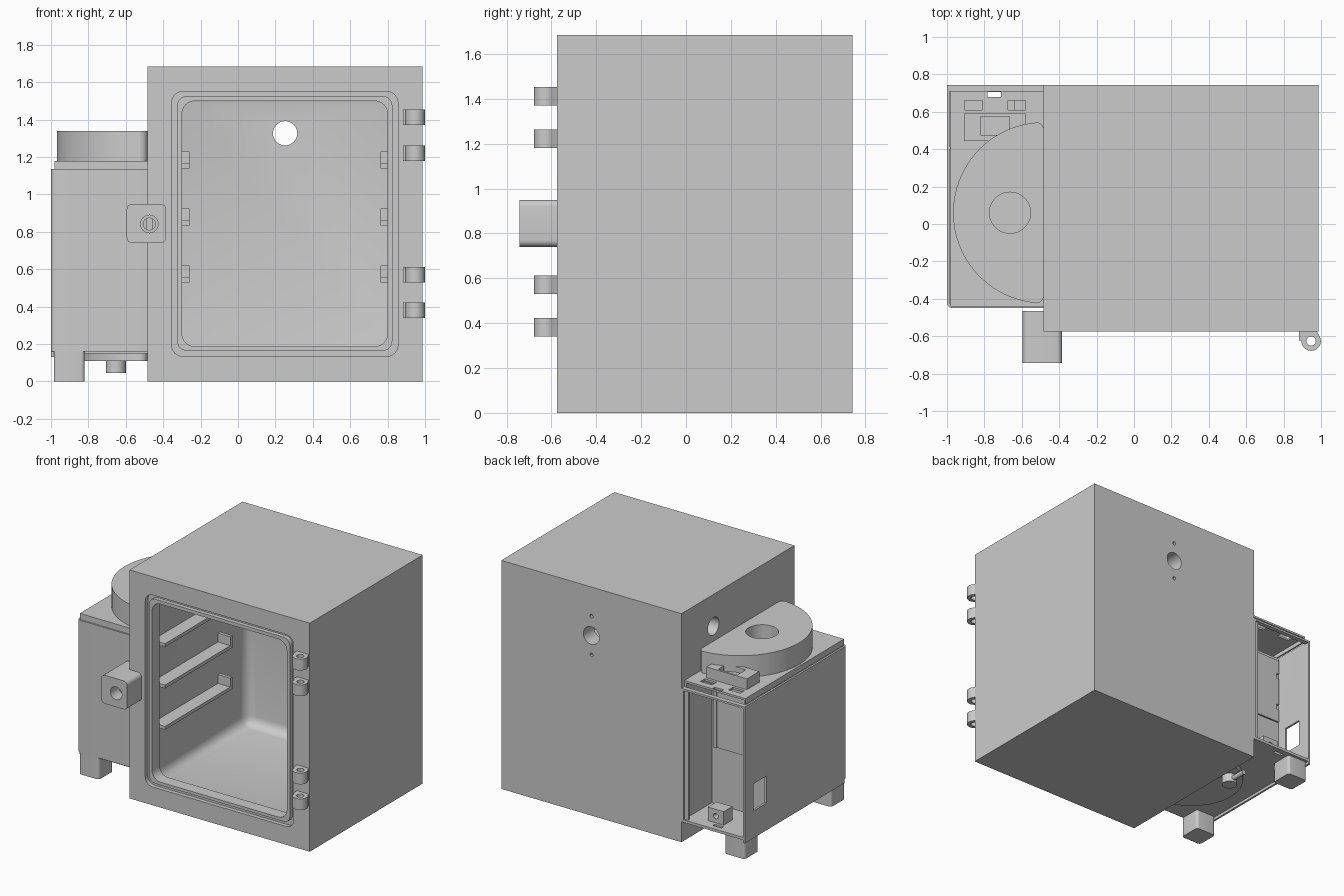
import bpy, bmesh
from math import radians, sin, cos

if "Cube" in bpy.data.objects:
    bpy.data.objects.remove(bpy.data.objects["Cube"])

grey = bpy.data.materials.new("plain grey")
grey.use_nodes = True
colour = (0.6, 0.6, 0.6, 1)
grey.diffuse_color = colour
grey.node_tree.nodes["Principled BSDF"].inputs["Base Color"].default_value = colour


# Helpers: 2D profiles, extruded prisms, cuts
def arc(cx, cy, r, a0, a1, n):
    return [(cx + r * cos(radians(a0 + (a1 - a0) * i / n)),
             cy + r * sin(radians(a0 + (a1 - a0) * i / n))) for i in range(n + 1)]


def circle(cx, cy, r, n=32):
    return arc(cx, cy, r, 0, 360, n)[:-1]


def rect(u0, u1, v0, v1, r=0):
    if r == 0:
        return [(u0, v0), (u1, v0), (u1, v1), (u0, v1)]
    corners = [(u1 - r, v1 - r), (u0 + r, v1 - r), (u0 + r, v0 + r), (u1 - r, v0 + r)]
    return [p for i, (u, v) in enumerate(corners) for p in arc(u, v, r, 90 * i, 90 * i + 90, 6)]


def prism(name, pts, axis, lo, hi, bevel=0):
    place = {"x": lambda u, v, w: (w, u, v), "y": lambda u, v, w: (u, w, v),
             "z": lambda u, v, w: (u, v, w)}[axis]
    bm = bmesh.new()
    ends = [[bm.verts.new(place(u, v, w)) for u, v in pts] for w in (lo, hi)]
    bm.faces.new(ends[0])
    bm.faces.new(ends[1])
    for i in range(len(pts)):
        j = (i + 1) % len(pts)
        bm.faces.new((ends[0][i], ends[0][j], ends[1][j], ends[1][i]))
    if bevel:
        bmesh.ops.bevel(bm, geom=bm.edges[:], offset=bevel, segments=6,
                        profile=0.5, affect="EDGES")
    bmesh.ops.recalc_face_normals(bm, faces=bm.faces)
    mesh = bpy.data.meshes.new(name)
    bm.to_mesh(mesh)
    bm.free()
    mesh.materials.append(grey)
    ob = bpy.data.objects.new(name, mesh)
    bpy.context.collection.objects.link(ob)
    return ob


def box(name, x0, x1, y0, y1, z0, z1, r=0, axis="z"):
    spans = {"x": (y0, y1, z0, z1, x0, x1), "y": (x0, x1, z0, z1, y0, y1),
             "z": (x0, x1, y0, y1, z0, z1)}[axis]
    return prism(name, rect(*spans[:4], r), axis, *spans[4:])


def cut(target, *cutters):
    for c in cutters:
        mod = target.modifiers.new("cut", "BOOLEAN")
        mod.operation, mod.solver, mod.object = "DIFFERENCE", "EXACT", c
        with bpy.context.temp_override(object=target, active_object=target):
            bpy.ops.object.modifier_apply(modifier=mod.name)
        bpy.data.objects.remove(c)


# Cabinet: chamber wider than its doorway, seal groove and ports
FRONT, BACK, SIDE = -0.574, 0.743, -0.483
cabinet = box("cabinet", SIDE, 0.987, FRONT, BACK, 0, 1.685)
groove = box("groove", -0.355, 0.855, -0.6, FRONT + 0.03, 0.135, 1.55, 0.06, "y")
cut(groove, box("groove_core", -0.325, 0.825, -0.7, -0.4, 0.165, 1.525, 0.05, "y"))
cut(cabinet, groove,
    box("doorway", -0.3, 0.8, -0.7, -0.3, 0.187, 1.5, 0.07, "y"),
    prism("chamber", rect(-0.36, 0.862, 0.13, 1.557), "y", -0.485, 0.62, 0.07),
    prism("port", circle(0.252, 1.327, 0.065), "y", 0.5, 0.8),
    prism("side_port", circle(0.37, 1.45, 0.065), "x", -0.6, -0.2),
    *[prism("screw_hole", circle(0.252, z, 0.013, 12), "y", 0.7, 0.8) for z in (1.185, 1.47)])

# Shelf rails with an upturned stop at the back
for z in (1.14, 0.835, 0.53):
    for side in (1, -1):
        xs = sorted(0.251 + side * d for d in (0.51, 0.612))
        profile = [(-0.48, z), (0.305, z), (0.305, z + 0.09), (0.28, z + 0.09),
                   (0.28, z + 0.025), (-0.48, z + 0.025)]
        prism("shelf_rail", profile, "x", *xs)

# Hinge knuckles
for z in (0.34, 0.53, 1.18, 1.37):
    leaf = [(0.883, FRONT), (0.883, -0.624), (0.896, -0.624)]
    barrel = arc(0.947, -0.626, 0.052, 180, 400, 20)
    knuckle = prism("hinge_knuckle", leaf + barrel + [(0.978, FRONT)], "z", z, z + 0.083)
    cut(knuckle, prism("pin_hole", circle(0.947, -0.626, 0.025, 20), "z", z - 0.1, z + 0.2))

# Door latch block wrapped round the cabinet corner, with keyed socket
latch = box("latch_block", -0.595, -0.384, -0.743, -0.465, 0.74, 0.95, 0.03, "y")
cut(latch, box("corner_relief", SIDE, 0, FRONT, 0, 0.6, 1.1),
    prism("socket", circle(-0.474, 0.842, 0.047), "y", -0.8, -0.62))
core = prism("latch_core", circle(-0.474, 0.842, 0.034), "y", -0.66, -0.61)
cut(core, box("slot", -0.488, -0.46, -0.7, -0.635, 0.8, 0.88))

# Control housing: open-backed shell with rounded front corner
outer = [(SIDE, BACK), (-1, BACK)] + arc(-0.97, -0.42, 0.03, 180, 270, 6) + [(SIDE, -0.45)]
inner = [(-0.5, 0.8), (-0.985, 0.8)] + arc(-0.97, -0.42, 0.015, 180, 270, 6) + [(-0.5, -0.435)]
housing = prism("housing_shell", outer, "z", 0.16, 1.135)
cut(housing, prism("housing_void", inner, "z", 0, 1.3),
    box("window", -1.1, -0.9, 0.49, 0.64, 0.33, 0.53))
box("side_skirt", -1, -0.985, -0.42, BACK, 0.13, 0.16)


# Housing floor and lid, with cable slots near the back
def cable_slot():
    return box("cable_slot", -0.782, -0.712, 0.68, 0.705, 0, 1.3)


floor = box("housing_floor", -0.985, SIDE, -0.435, BACK, 0.15, 0.17)
cut(floor, cable_slot())
lid = box("housing_lid", -0.982, SIDE, -0.44, 0.71, 1.135, 1.18)
cut(lid, cable_slot(), box("lid_hollow", -0.97, -0.5, -0.42, 0.8, 1.1, 1.165),
    *[box("lid_slot", x, x + 0.095, 0.61, 0.66, 1.1, 1.3) for x in (-0.905, -0.675)])
box("lid_rear_lip", -0.985, SIDE, 0.71, BACK, 1.12, 1.135)
box("inner_flange", -0.53, -0.5, 0.715, 0.73, 0.16, 1.135)


# Half-round drum on the lid and smaller pan below
def half_disc(r):
    return ([(SIDE, 0.06 + r - 0.04)] + arc(SIDE - 0.04, 0.06 + r - 0.04, 0.04, 0, 86, 5)[1:]
            + arc(SIDE, 0.06, r, 95, 265, 48)
            + arc(SIDE - 0.04, 0.06 - r + 0.04, 0.04, 274, 360, 5))


drum = prism("fan_drum", half_disc(0.484), "z", 1.18, 1.34)
cut(drum, prism("drum_bore", circle(-0.663, 0.06, 0.11, 40), "z", 1.2, 1.4))
prism("bottom_pan", half_disc(0.36), "z", 0.11, 0.15)

# Connector block behind the drum
connector = box("connector_block", -0.91, -0.58, 0.445, 0.59, 1.18, 1.26)
cut(connector, box("connector_notch", -0.82, -0.665, 0.475, 0.575, 1.22, 1.3))

# Interior partition, panel, edge bar and terminal block
box("partition", -0.985, -0.5, 0.4, 0.412, 0.17, 1.135)
panel = box("mounting_panel", -0.97, -0.56, 0.425, 0.437, 0.6, 1.1)
cut(panel, *[box("panel_notch", -0.98, -0.95, 0.3, 0.5, z, z + 0.04) for z in (0.7, 0.95)])
box("panel_bar", -0.56, -0.53, 0.412, 0.445, 0.6, 1.12)
terminal = box("terminal_block", -0.77, -0.64, 0.56, 0.66, 0.17, 0.27)
cut(terminal, prism("terminal_hole", circle(-0.705, 0.22, 0.02, 16), "y", 0.6, 0.7))

# Feet and drain fitting
for y in (-0.367, 0.64):
    box("foot", -0.985, -0.82, y - 0.083, y + 0.083, 0, 0.16, 0.02)
prism("drain_fitting", circle(-0.653, 0.27, 0.053), "z", 0.045, 0.11)
prism("drain_pipe", circle(-0.653, 0.078, 0.018, 16), "y", 0.27, 0.43)

# Smooth the rounds, keep edges crisp
for ob in bpy.context.scene.objects:
    ob.select_set(ob.type == "MESH")
bpy.context.view_layer.objects.active = cabinet
bpy.ops.object.shade_smooth_by_angle(angle=radians(30))
